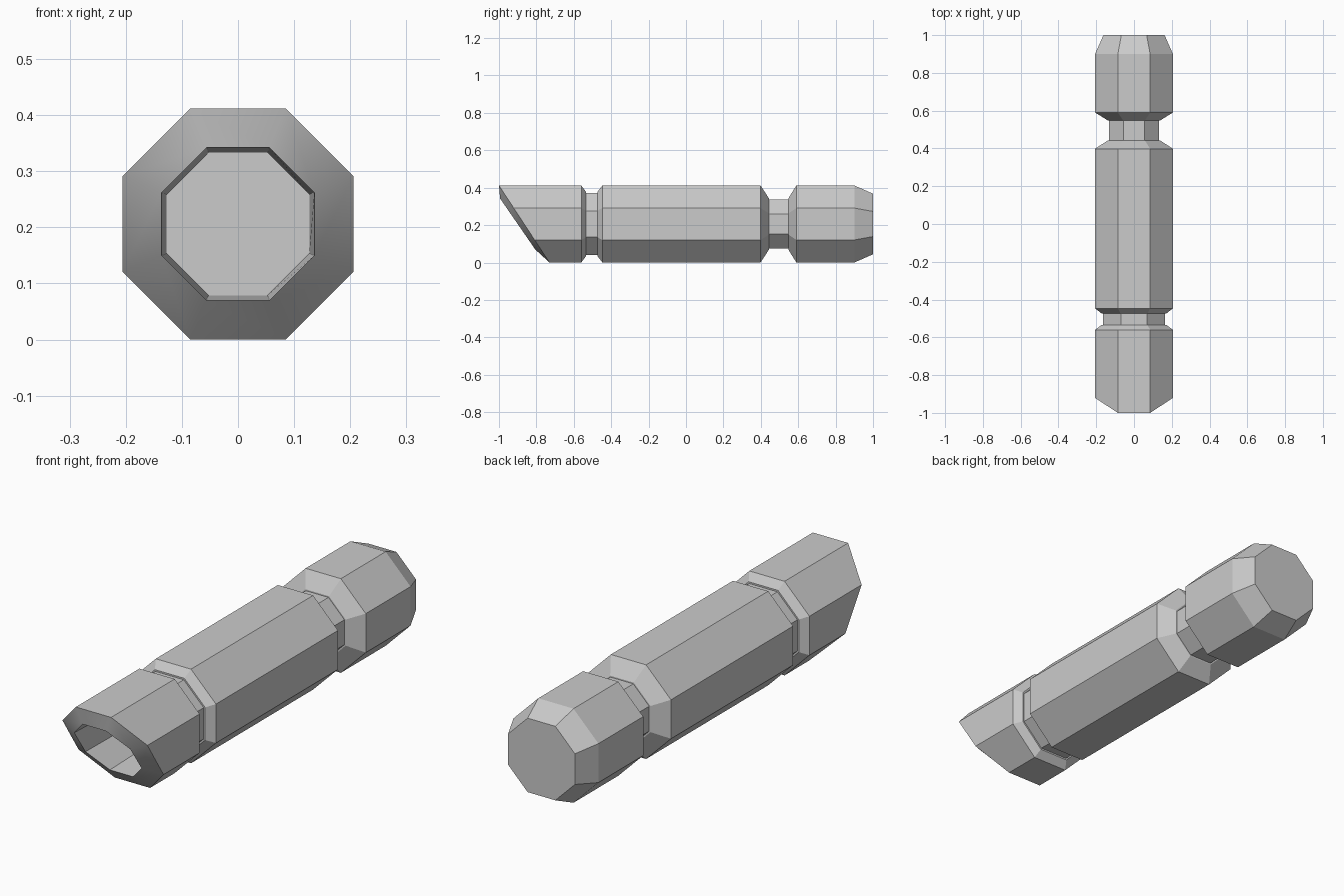
import bpy
import bmesh
import math

cube = bpy.data.objects.get("Cube")
if cube:
    bpy.data.objects.remove(cube)

SIDES = 8
HALF = 0.206          # centre to flat side of the body
STEP = math.tau / SIDES

grey = bpy.data.materials.new("plain grey")
grey.use_nodes = True
colour = (0.6, 0.6, 0.6, 1)
grey.diffuse_color = colour
grey.node_tree.nodes["Principled BSDF"].inputs["Base Color"].default_value = colour


def loft(name, rings, smooth_band=None):
    """Octagonal solid along y; each ring is (y, half width, lean per unit height)."""
    bm = bmesh.new()
    loops = []
    for y, half, lean in rings:
        radius = half / math.cos(STEP / 2)
        loop = []
        for i in range(SIDES):
            angle = STEP * (i + 0.5)
            z = radius * math.sin(angle)
            loop.append(bm.verts.new((radius * math.cos(angle), y - lean * z, z + HALF)))
        loops.append(loop)
    for band, (a, b) in enumerate(zip(loops, loops[1:])):
        for i in range(SIDES):
            j = (i + 1) % SIDES
            face = bm.faces.new((a[i], a[j], b[j], b[i]))
            face.smooth = band == smooth_band
    bm.faces.new(loops[0])
    bm.faces.new(loops[-1])
    bmesh.ops.recalc_face_normals(bm, faces=bm.faces)
    # only edges inside the smooth band stay soft
    for edge in bm.edges:
        edge.smooth = all(f.smooth for f in edge.link_faces)
    mesh = bpy.data.meshes.new(name)
    bm.to_mesh(mesh)
    bm.free()
    mesh.materials.append(grey)
    obj = bpy.data.objects.new(name, mesh)
    bpy.context.collection.objects.link(obj)
    return obj


# Slanted mouthpiece: bore floor, bore wall, raised rim, body, chamfer
loft("slanted_tip", [
    (-0.60, 0.127, 0),
    (-0.90, 0.136, 0.69),
    (-0.865, HALF, 0.655),
    (-0.56, HALF, 0),
    (-0.535, 0.172, 0),
], smooth_band=1)

# Narrow necks between the sections
loft("front_neck", [(-0.54, 0.165, 0), (-0.47, 0.165, 0)])
loft("rear_neck", [(0.43, 0.132, 0), (0.56, 0.132, 0)])

# Long middle section with chamfered ends
loft("middle_grip", [
    (-0.473, 0.172, 0),
    (-0.447, HALF, 0),
    (0.398, HALF, 0),
    (0.443, 0.138, 0),
])

# Closed tapered end
loft("end_cap", [
    (0.548, 0.138, 0),
    (0.59, HALF, 0),
    (0.90, HALF, 0),
    (1.0, 0.162, 0),
])
